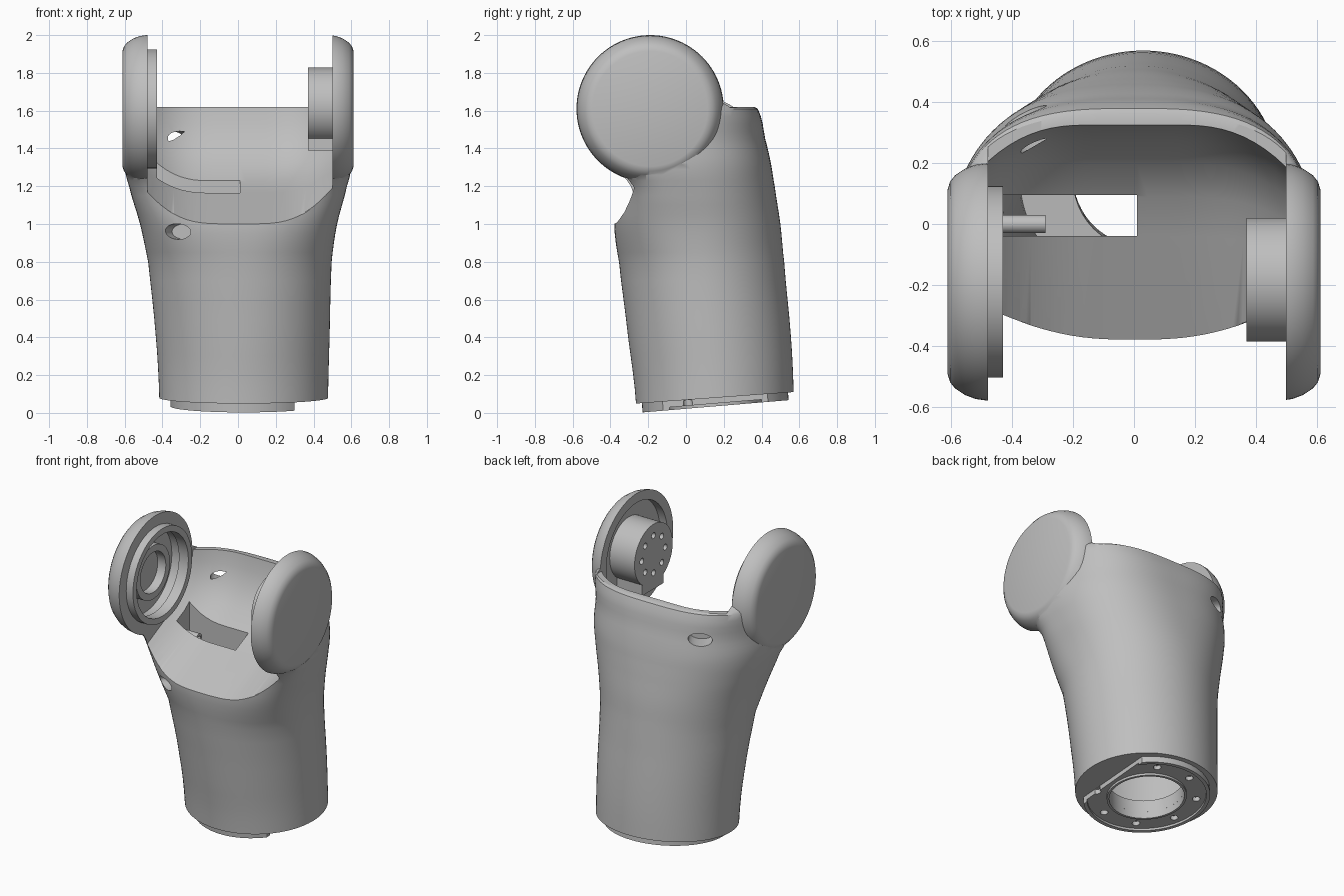
import bpy, bmesh, math
from mathutils import Vector, Matrix

if "Cube" in bpy.data.objects:
    bpy.data.objects.remove(bpy.data.objects["Cube"])

grey = bpy.data.materials.new("light_grey")
grey.diffuse_color = (0.52, 0.52, 0.52, 1)
grey.use_nodes = True
grey.node_tree.nodes["Principled BSDF"].inputs["Base Color"].default_value = grey.diffuse_color
AY, AZ = -0.19, 1.61          # joint axis, parallel to x
TILT = math.atan(0.084)       # slope of the base plane
BASE = Matrix.Translation((0.03, 0.157, 0.035)) @ Matrix.Rotation(TILT, 4, 'X')
JOINT = Matrix.Translation((0, AY, AZ)) @ Matrix.Rotation(math.pi / 2, 4, 'Y')


def finish(name, bm):
    bmesh.ops.recalc_face_normals(bm, faces=bm.faces)
    me = bpy.data.meshes.new(name)
    bm.to_mesh(me)
    bm.free()
    me.materials.append(grey)
    ob = bpy.data.objects.new(name, me)
    bpy.context.collection.objects.link(ob)
    return ob


def skin(name, rings, loop=False):
    """Skin closed rings of points; cap the ends, or join them in a loop."""
    bm = bmesh.new()
    vs = [[bm.verts.new(p) for p in r] for r in rings]
    n = len(vs[0])
    for a, b in zip(vs, vs[1:] + (vs[:1] if loop else [])):
        for i in range(n):
            bm.faces.new((a[i], a[(i + 1) % n], b[(i + 1) % n], b[i]))
    if not loop:
        bm.faces.new(vs[0])
        bm.faces.new(vs[-1])
    return finish(name, bm)


def lathe(name, profile, mat, loop=False, n=64):
    """Turn (radius, height) points about the z axis of mat."""
    return skin(name, [[mat @ Vector((r * math.cos(k * math.tau / n),
                                      r * math.sin(k * math.tau / n), h))
                        for k in range(n)] for r, h in profile], loop)


def tube(name, ro, ri, h0, h1, mat):
    return lathe(name, [(ro, h0), (ro, h1), (ri, h1), (ri, h0)], mat, True)


def rod(name, r, h0, h1, mat, n=48):
    return lathe(name, [(r, h0), (r, h1)], mat, n=n)


def box(name, lo, hi):
    bm = bmesh.new()
    bmesh.ops.create_cube(bm, size=1)
    for v in bm.verts:
        v.co = [l + (c + 0.5) * (h - l) for c, l, h in zip(v.co, lo, hi)]
    return finish(name, bm)


def combine(ob, other, op='DIFFERENCE'):
    other.hide_render = True
    m = ob.modifiers.new("cut", 'BOOLEAN')
    m.operation, m.object, m.solver = op, other, 'EXACT'
    bpy.context.view_layer.objects.active = ob
    bpy.ops.object.modifier_apply(modifier=m.name)
    bpy.data.objects.remove(other)


# Housing sections: z, x centre, half width, front, back, widest y, front and back squareness
ROWS = [
    (0.08, .03, .447, -.265, .57, .155, 2, 2),
    (0.40, .025, .46, -.305, .555, .125, 2, 2),
    (0.80, .01, .486, -.355, .52, .08, 2.2, 2),
    (1.00, .003, .522, -.38, .50, .04, 2.7, 2.1),
    (1.20, 0, .577, -.36, .47, -.04, 3.3, 2.3),
    (1.32, 0, .604, -.42, .45, -.12, 4, 2.5),
    (1.45, 0, .606, -.52, .42, -.19, 5, 2.7),
    (1.61, 0, .606, -.56, .38, -.19, 5, 3),
    (1.67, 0, .606, -.55, .25, -.19, 5, 3),
    (1.80, 0, .60, -.51, .15, -.19, 5, 3),
    (1.92, 0, .57, -.40, .04, -.19, 4, 3),
    (1.97, 0, .52, -.31, -.06, -.19, 4, 3)]


def section(row, inset=0, n=96):
    z, x0, w, f, b, c, nf, nb = row
    pts = []
    for k in range(n):
        a = (k + 0.5) * math.tau / n
        co, si = math.cos(a), math.sin(a)
        e, ext = (nb, b - c) if si > 0 else (nf, c - f)
        x = x0 + (w - inset) * math.copysign(abs(co) ** (2 / e), co)
        y = c + (ext - inset) * math.copysign(abs(si) ** (2 / e), si)
        pts.append((x, y, z + 0.084 * (y - 0.155) * max(0, 1 - z / 0.6)))
    return pts


def blend(rows, steps=4):
    """Smooth in-between sections."""
    out = []
    for i in range(len(rows) - 1):
        p = [rows[max(0, min(len(rows) - 1, i + d))] for d in (-1, 0, 1, 2)]
        for s in range(steps):
            t = s / steps
            mix = []
            for a, b, c, d in zip(*p):
                mix.append(b + .5 * t * (c - a + t * (2*a - 5*b + 4*c - d + t * (3*(b - c) + d - a))))
            mix[0] = p[1][0] + t * (p[2][0] - p[1][0])
            out.append(mix)
    return out + [rows[-1]]


# Housing with two rounded joint ears
housing = skin("housing", [section(r) for r in blend(ROWS)])
for s in (-1, 1):
    ear = [(.39, .44), (.39, .485), (.385, .52), (.372, .555), (.35, .588), (.33, .604), (.305, .612)]
    combine(housing, lathe("ear", [(r, s * h) for r, h in ear], JOINT, n=96), 'UNION')

# Fork opening: one side profile shrinking towards both ears
PROFILE = [(-1, .69), (-.38, 1.0), (-.04, 1.165), (.09, 1.225), (.2, 1.315), (.27, 1.42),
           (.31, 1.53), (.325, 1.62), (1.2, 1.62), (1.2, 3), (-1, 3)]
rings = []
for k in range(29):
    x = -0.48 + 0.98 * k / 28
    f = 1 - 0.25 * max(0, (abs(x) - 0.15) / 0.34) ** 2.5
    rings.append([(x, AY + f * (y - AY), AZ + f * (z - AZ)) for y, z in PROFILE])
combine(housing, skin("fork_cutter", rings))

# Front notch below the ears
NOTCH = Matrix.Translation((0, -.405, 1.11)) @ Matrix.Rotation(math.pi / 2, 4, 'Y')
combine(housing, rod("notch_cutter", .092, -1, 1, NOTCH))

# Hollow inside, cable slot in the floor and opening in the base
hollow = [r for r in blend(ROWS) if 0.15 < r[0] < 0.93]
combine(housing, skin("hollow_cutter", [section(r, 0.045) for r in hollow]))
combine(housing, box("slot_cutter", (-.43, -.04, .85), (.01, .095, 1.4)))
combine(housing, rod("base_cutter", .23, -.1, .3, BASE))

# Recesses in the inner ear faces
combine(housing, rod("left_recess", .285, -.56, -.40, JOINT, 64))
combine(housing, rod("right_recess", .325, .45, .555, JOINT, 64))

# Oval screw holes, front left and back left
for pos, ang in (((-.31, -.30, .96), -2.0), ((-.34, .33, 1.45), 2.1)):
    m = (Matrix.Translation(pos) @ Matrix.Rotation(ang, 4, 'Z')
         @ Matrix.Rotation(math.pi / 2, 4, 'Y') @ Matrix.Diagonal((.55, 1, 1, 1)))
    combine(housing, rod("screw_cutter", .075, -.07, .15, m, 32))

# Base collar: ring flattened on one side, with screw holes
collar = tube("base_collar", .388, .23, 0, .06, BASE)
combine(collar, box("flat_cutter", (.30, -1, -1), (1, 1, 1)))
combine(collar, tube("groove_cutter", .365, .245, -.02, .015, BASE))
for k in range(8):
    a = k * math.tau / 8 + 0.3
    m = BASE @ Matrix.Translation((.31 * math.cos(a), .31 * math.sin(a), 0))
    combine(collar, rod("hole_cutter", .024, -.05, .045, m, 20))

# Left ear bearing seat
seat = tube("bearing_seat", .315, .275, -.50, -.43, JOINT)
inner = tube("bearing_ring", .18, .135, -.565, -.50, JOINT)

# Right ear drive hub with screw holes and a support block
hub = rod("drive_hub", .203, .37, .57, JOINT @ Matrix.Translation((-.015, .007, 0)), 64)
for k in range(8):
    a = k * math.tau / 8
    m = JOINT @ Matrix.Translation((.125 * math.cos(a) - .015, .125 * math.sin(a) + .007, 0))
    combine(hub, rod("hole_cutter", .02, .3, .41, m, 16))
block = box("hub_block", (.371, -.29, 1.39), (.56, -.06, 1.47))

# Cable guide in the slot
GUIDE = Matrix.Translation((0, 0, 1.15)) @ Matrix.Rotation(math.pi / 2, 4, 'Y')
guide = tube("cable_guide", .03, .015, -.45, -.29, GUIDE)

for ob in (housing, collar, seat, inner, hub, guide):
    bpy.ops.object.select_all(action='DESELECT')
    ob.select_set(True)
    bpy.context.view_layer.objects.active = ob
    bpy.ops.object.shade_smooth_by_angle(angle=math.radians(32))
